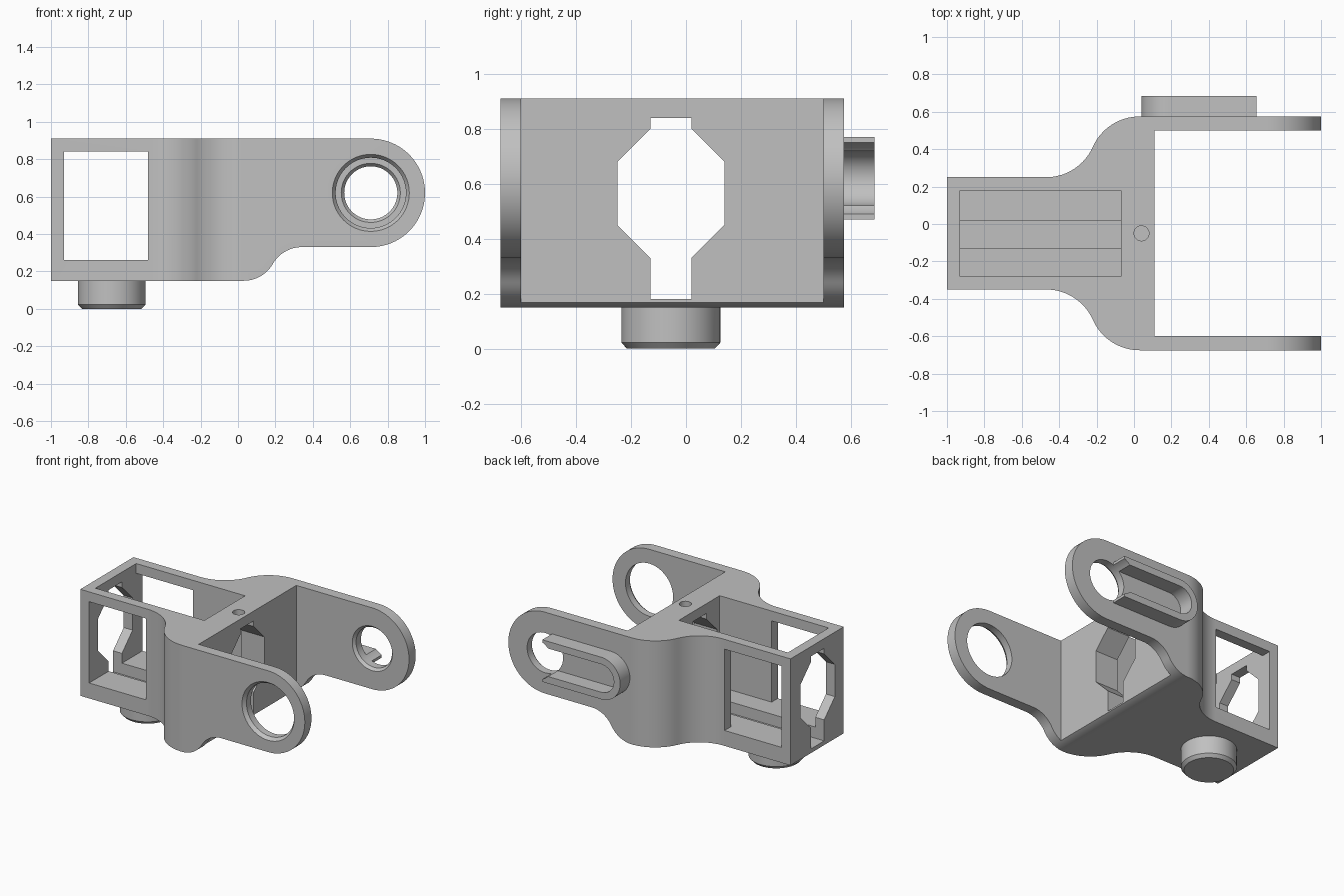
import bpy, bmesh
from math import sin, cos, radians, atan
from mathutils import Vector

cube = bpy.data.objects.get("Cube")
if cube:
    bpy.data.objects.remove(cube, do_unlink=True)

grey = bpy.data.materials.new("light grey plastic")
grey.use_nodes = True
COLOR = (0.53, 0.53, 0.53, 1)
grey.diffuse_color = COLOR
grey.node_tree.nodes["Principled BSDF"].inputs["Base Color"].default_value = COLOR


def arc(cx, cy, r, a0, a1, n=16):
    angles = [radians(a0 + (a1 - a0) * i / n) for i in range(n + 1)]
    return [(cx + r * cos(a), cy + r * sin(a)) for a in angles]


def place(axis, a, b, t):
    return {"x": (t, a, b), "y": (a, t, b), "z": (a, b, t)}[axis]


def make(name, bm):
    bmesh.ops.recalc_face_normals(bm, faces=bm.faces)
    mesh = bpy.data.meshes.new(name)
    bm.to_mesh(mesh)
    bm.free()
    mesh.materials.append(grey)
    ob = bpy.data.objects.new(name, mesh)
    bpy.context.collection.objects.link(ob)
    return ob


def prism(name, pts, axis, lo, hi):
    bm = bmesh.new()
    face = bm.faces.new([bm.verts.new(place(axis, a, b, lo)) for a, b in pts])
    ext = bmesh.ops.extrude_face_region(bm, geom=[face])
    verts = [v for v in ext["geom"] if isinstance(v, bmesh.types.BMVert)]
    bmesh.ops.translate(bm, verts=verts, vec=Vector(place(axis, 0, 0, hi - lo)))
    return make(name, bm)


def box(name, x0, x1, y0, y1, z0, z1):
    return prism(name, [(x0, y0), (x1, y0), (x1, y1), (x0, y1)], "z", z0, z1)


def turned(name, axis, a, b, steps, n=64):
    """Round solid from (radius, position) steps along an axis."""
    bm = bmesh.new()
    rings = [[bm.verts.new(place(axis, p, q, t)) for p, q in arc(a, b, r, 0, 360, n)[:-1]]
             for r, t in steps]
    for low, high in zip(rings, rings[1:]):
        for i in range(n):
            j = (i + 1) % n
            bm.faces.new((low[i], low[j], high[j], high[i]))
    bm.faces.new(rings[0])
    bm.faces.new(rings[-1])
    return make(name, bm)


def combine(target, tool, operation="DIFFERENCE"):
    tool.hide_render = True
    mod = target.modifiers.new("combine", "BOOLEAN")
    mod.operation, mod.solver, mod.object = operation, "EXACT", tool
    bpy.context.view_layer.objects.active = target
    bpy.ops.object.modifier_apply(modifier=mod.name)
    bpy.data.objects.remove(tool, do_unlink=True)


# Plan outline: narrow housing that flares through S-curves into a wide fork
MID = -0.05
run, rise = 0.5, 0.325
half = atan(rise / run)
turn = 2 * half * 57.29578
r = run / (2 * sin(2 * half))
upper = [(-1, 0.3)]
upper += arc(-0.47, 0.3 + r, r, -90, -90 + turn)
upper += arc(0.03, 0.625 - r, r, 90 + turn, 90)[1:]
upper += [(1.1, 0.625)]
outline = [(x, MID + y) for x, y in upper] + [(x, MID - y) for x, y in reversed(upper)]
body = prism("servo_bracket", outline, "z", 0.15, 0.91)

# Side profile: rounded arm ends and the stepped underside
side = [(-1.2, 0.91)] + arc(0.71, 0.62, 0.29, 90, -90, 40)
side += arc(0.342, 0.15, 0.18, 90, 150) + arc(0.03, 0.33, 0.18, -30, -90)[1:]
side += [(-1.2, 0.15)]
combine(body, prism("side_profile", side, "y", -1, 1), "INTERSECT")

# Fork gap, open housing pocket and side windows
combine(body, box("fork_gap", 0.11, 1.2, -0.60, 0.50, 0, 1.1))
combine(body, box("pocket", -0.93, -0.07, -0.28, 0.18, 0.26, 1.1))
combine(body, box("window", -0.93, -0.48, -0.8, 0.8, 0.26, 0.84))

# Octagonal passage with key slots, which also grooves the floor
right = [(0.075, 0.18), (0.075, 0.33), (0.195, 0.45), (0.195, 0.68),
         (0.075, 0.80), (0.075, 0.84)]
passage = [(y - 0.055, z) for y, z in right] + [(-y - 0.055, z) for y, z in reversed(right)]
combine(body, prism("passage", passage, "x", -1.2, 0.2))
combine(body, turned("screw_hole", "z", 0.04, MID, [(0.04, 0.8), (0.04, 1)], 32))

# Raised slot rim on the back arm
rim = prism("slot_rim", arc(0.19, 0.62, 0.15, 90, 270, 32) + [(0.655, 0.47), (0.655, 0.77)],
            "y", 0.565, 0.685)
combine(rim, prism("slot", arc(0.19, 0.62, 0.10, 90, 270, 32) + [(0.8, 0.52), (0.8, 0.72)],
                   "y", 0.5, 0.8))
combine(body, rim, "UNION")

# Arm holes, each chamfered on its front-facing edge
combine(body, turned("front_arm_hole", "y", 0.71, 0.62,
                     [(0.206, -0.75), (0.206, -0.675), (0.188, -0.65), (0.188, -0.55)]))
combine(body, turned("back_arm_hole", "y", 0.71, 0.62,
                     [(0.158, 0.45), (0.158, 0.50), (0.142, 0.52), (0.142, 0.8)]))

# Pivot pin under the housing
combine(body, turned("pivot_pin", "z", -0.675, -0.055,
                     [(0.16, 0), (0.18, 0.022), (0.18, 0.17)]), "UNION")

bpy.ops.object.select_all(action="DESELECT")
body.select_set(True)
bpy.context.view_layer.objects.active = body
bpy.ops.object.shade_smooth_by_angle(angle=radians(25))
